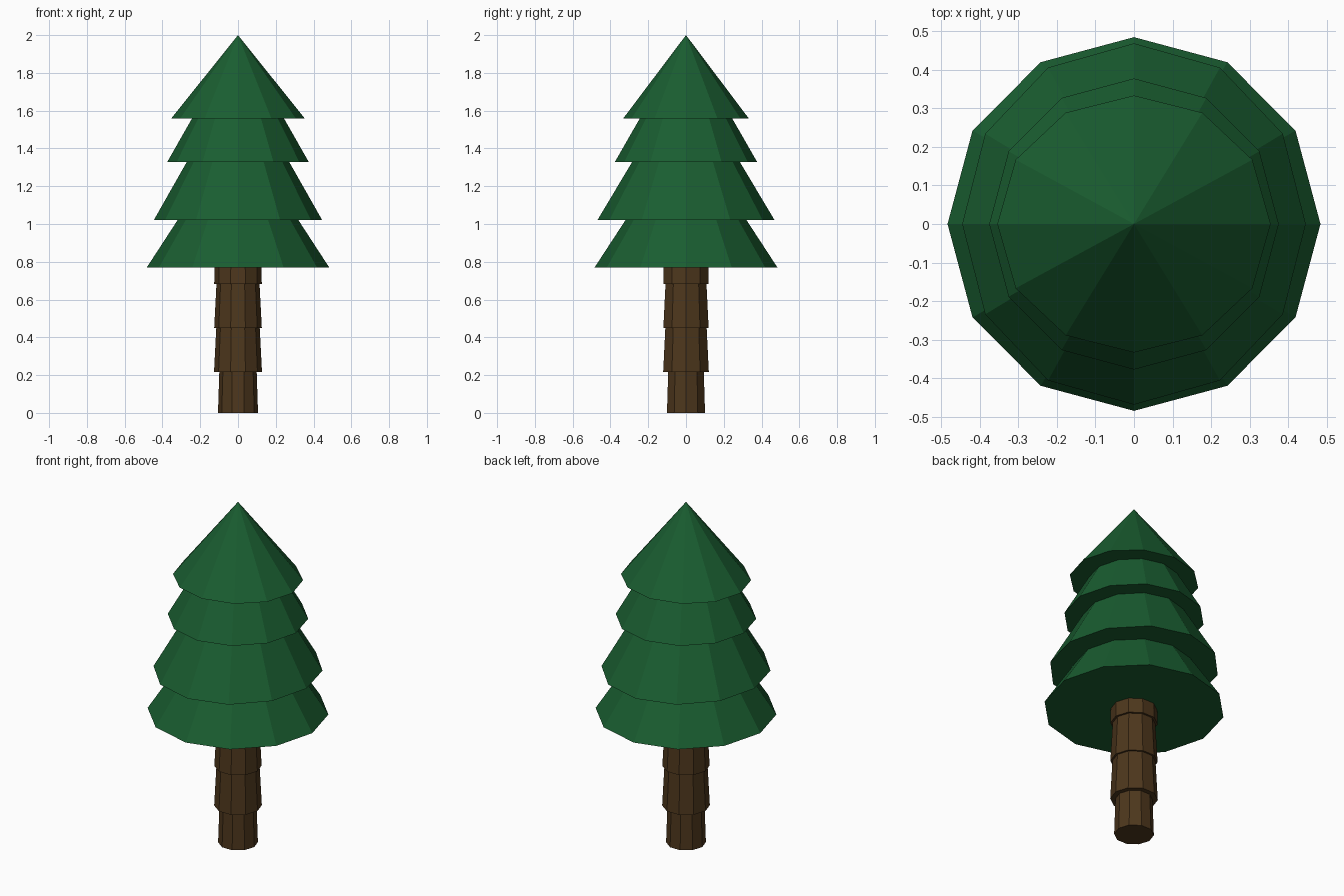
import bpy, bmesh
from math import cos, sin, tau

if "Cube" in bpy.data.objects:
    bpy.data.objects.remove(bpy.data.objects["Cube"])


def material(name, color):
    mat = bpy.data.materials.new(name)
    mat.diffuse_color = (*color, 1)
    mat.use_nodes = True
    mat.node_tree.nodes["Principled BSDF"].inputs["Base Color"].default_value = mat.diffuse_color
    return mat


def frustum(name, sides, z0, z1, bottom, top, mat):
    """Closed flat-sided frustum; bottom and top are (x radius, y radius). top=None gives a point."""
    bm = bmesh.new()

    def ring(radii, z):
        return [bm.verts.new((radii[0] * cos(tau * i / sides), radii[1] * sin(tau * i / sides), z))
                for i in range(sides)]

    low = ring(bottom, z0)
    bm.faces.new(low[::-1])
    high = ring(top, z1) if top else [bm.verts.new((0, 0, z1))] * sides
    for i in range(sides):
        j = (i + 1) % sides
        bm.faces.new((low[i], low[j], high[j], high[i]) if top else (low[i], low[j], high[i]))
    if top:
        bm.faces.new(high)
    mesh = bpy.data.meshes.new(name)
    bm.to_mesh(mesh)
    bm.free()
    mesh.materials.append(mat)
    obj = bpy.data.objects.new(name, mesh)
    bpy.context.collection.objects.link(obj)
    return obj


bark = material("bark", (0.075, 0.038, 0.012))
needles = material("needles", (0.01, 0.11, 0.03))

# Trunk: stacked ten-sided segments, each narrowing upwards
trunk = [(0.0, 0.217, 0.106, 0.099),
         (0.217, 0.45, 0.127, 0.115),
         (0.45, 0.683, 0.126, 0.114),
         (0.683, 0.85, 0.126, 0.122)]
for n, (z0, z1, r0, r1) in enumerate(trunk, 1):
    frustum(f"trunk_segment_{n}", 10, z0, z1, (r0, r0), (r1, r1), bark)

# Foliage: twelve-sided skirts, slightly oval; last value is the top scale
tiers = [(0.77, 1.022, 0.483, 0.484, 0.66),
         (1.022, 1.328, 0.445, 0.468, 0.61),
         (1.328, 1.558, 0.375, 0.377, 0.65),
         (1.558, 2.0, 0.354, 0.333, 0)]
for n, (z0, z1, rx, ry, k) in enumerate(tiers, 1):
    top = (rx * k, ry * k) if k else None
    frustum(f"foliage_tier_{n}", 12, z0, z1, (rx, ry), top, needles)
